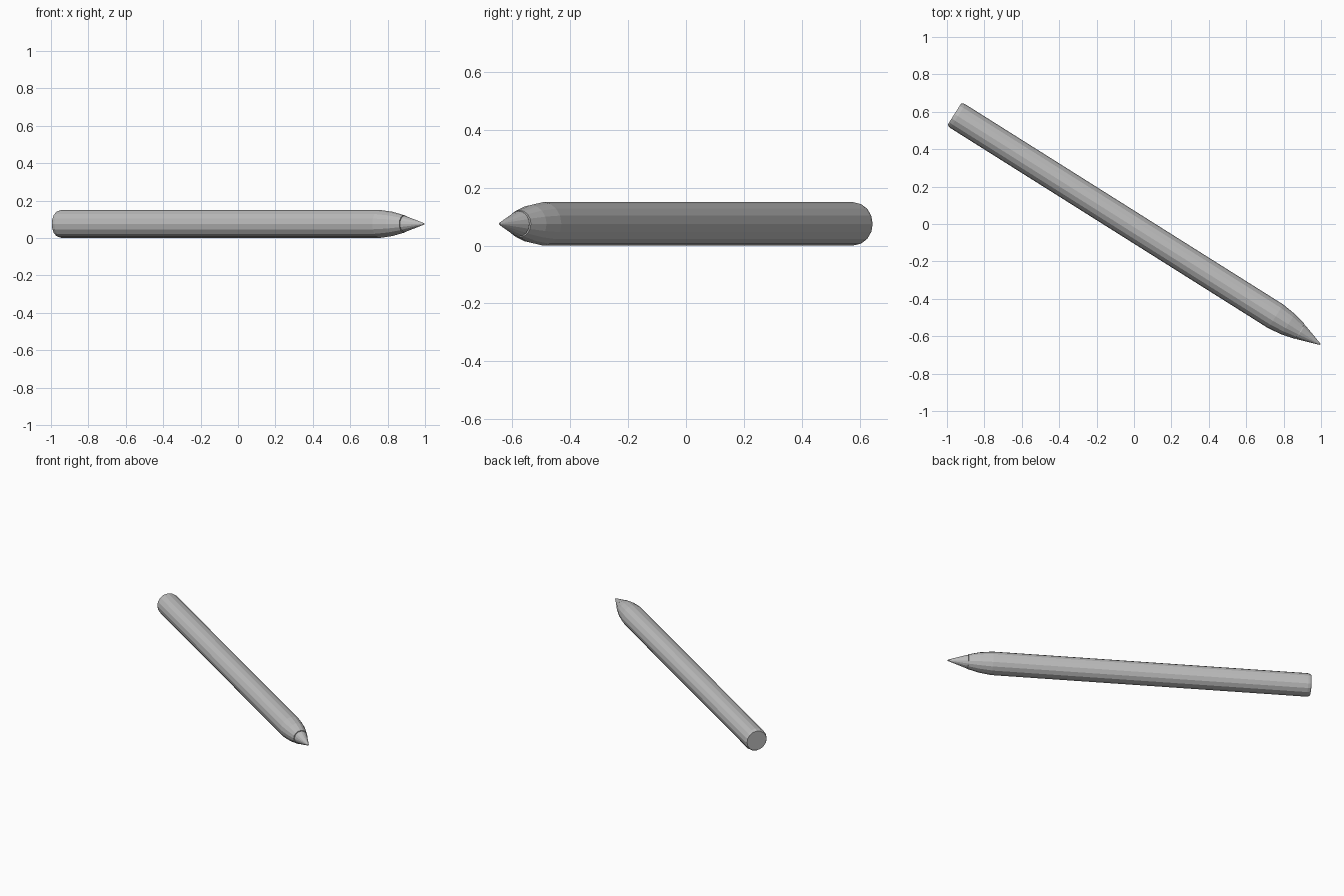
import bpy
import bmesh
import math
from mathutils import Matrix

cube = bpy.data.objects.get("Cube")
if cube:
    bpy.data.objects.remove(cube)

SIDES = 16
ANGLE = math.radians(-32.2)
END = (-0.96, 0.588, 0.075)      # centre of the blunt end

grey = bpy.data.materials.new("plain grey")
grey.use_nodes = True
colour = (0.5, 0.5, 0.5, 1)
grey.diffuse_color = colour
grey.node_tree.nodes["Principled BSDF"].inputs["Base Color"].default_value = colour


def lathe(name, profile):
    """Spin (distance, radius) points about the pen axis and cap both ends."""
    bm = bmesh.new()
    rings = []
    for d, r in profile:
        turns = [2 * math.pi * i / SIDES for i in range(SIDES)]
        rings.append([bm.verts.new((d, r * math.cos(t), r * math.sin(t))) for t in turns])
    for a, b in zip(rings, rings[1:]):
        for i in range(SIDES):
            j = (i + 1) % SIDES
            bm.faces.new((a[i], a[j], b[j], b[i]))
    bm.faces.new(rings[0])
    bm.faces.new(rings[-1])
    bmesh.ops.recalc_face_normals(bm, faces=bm.faces)
    mesh = bpy.data.meshes.new(name)
    bm.to_mesh(mesh)
    bm.free()
    mesh.materials.append(grey)
    obj = bpy.data.objects.new(name, mesh)
    obj.matrix_world = Matrix.Translation(END) @ Matrix.Rotation(ANGLE, 4, "Z")
    bpy.context.collection.objects.link(obj)


# Barrel with a bevelled end and a curved taper
lathe("barrel", [(0, 0.067), (0.008, 0.072), (0.022, 0.075), (2.03, 0.075),
                 (2.11, 0.065), (2.183, 0.047)])
# Narrow neck between barrel and nib
lathe("neck", [(2.175, 0.041), (2.195, 0.041)])
# Slightly blunt cone
lathe("nib", [(2.188, 0.044), (2.304, 0.006), (2.311, 0.003)])
